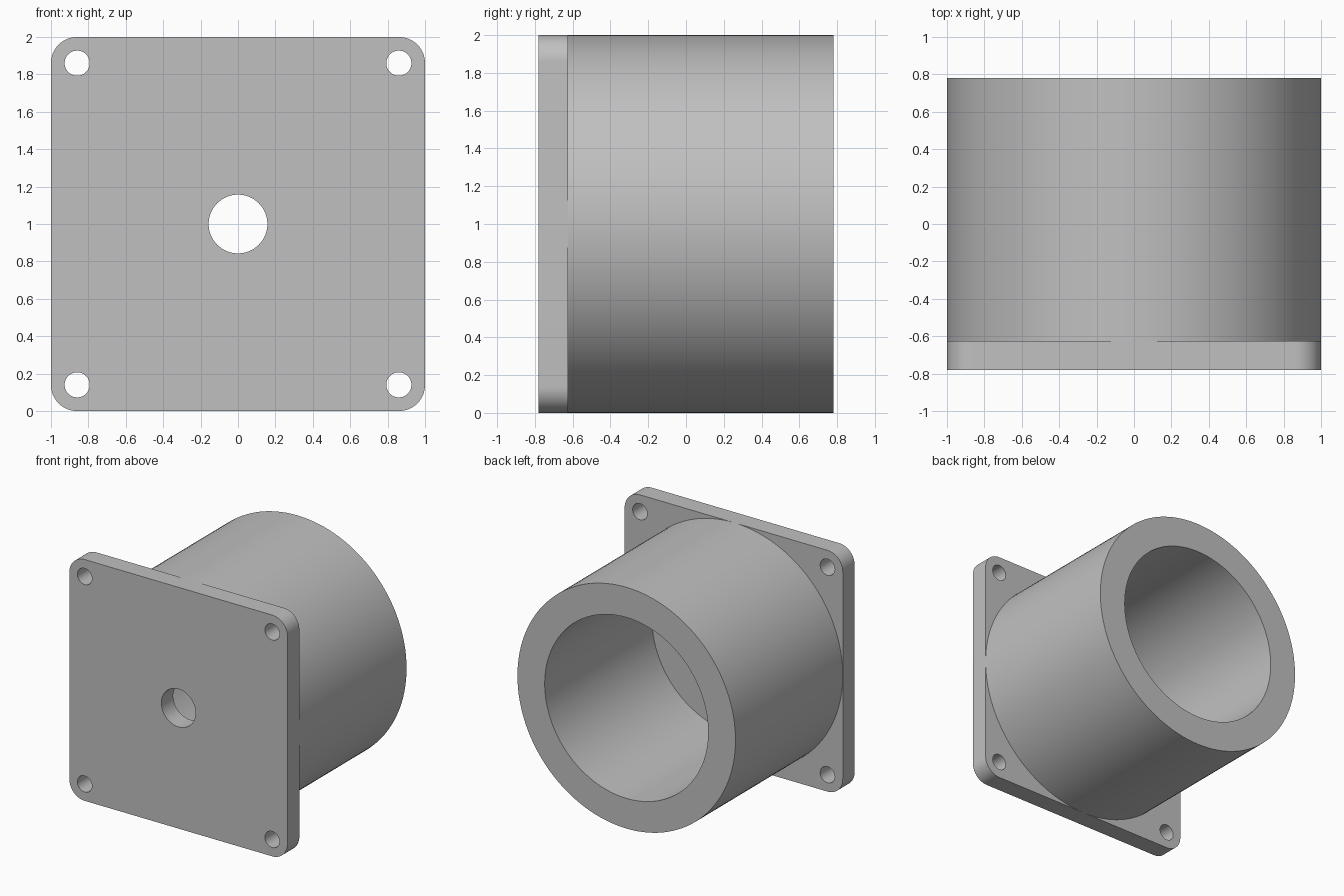
import bpy
import bmesh
from math import sin, cos, pi, radians

if "Cube" in bpy.data.objects:
    bpy.data.objects.remove(bpy.data.objects["Cube"], do_unlink=True)

FRONT, BACK = -0.78, 0.78
PLATE_BACK = -0.625
CENTRE_Z = 1.0
HOLE_POS, HOLE_R, CORNER_R = 0.86, 0.067, 0.14

grey = bpy.data.materials.new("plain grey")
grey.use_nodes = True
colour = (0.53, 0.53, 0.53, 1)
grey.diffuse_color = colour
grey.node_tree.nodes["Principled BSDF"].inputs["Base Color"].default_value = colour


def arc(cx, cy, r, start, sweep, steps):
    """Points along an arc, the end point left out for full circles."""
    count = steps if sweep >= 2 * pi else steps + 1
    return [(cx + r * cos(start + sweep * i / steps),
             cy + r * sin(start + sweep * i / steps)) for i in range(count)]


def finish(obj):
    bpy.ops.object.select_all(action="DESELECT")
    obj.select_set(True)
    bpy.context.view_layer.objects.active = obj
    bpy.ops.object.shade_smooth_by_angle(angle=radians(30))


def clean(bm):
    bmesh.ops.remove_doubles(bm, verts=bm.verts, dist=0.0001)
    bmesh.ops.recalc_face_normals(bm, faces=bm.faces)


# Mounting plate: rounded square outline with a shaft hole and four bolt holes
corners = [(1, 1), (-1, 1), (-1, -1), (1, -1)]
inset = 1 - CORNER_R
outline = []
for i, (sx, sy) in enumerate(corners):
    outline += arc(sx * inset, sy * inset, CORNER_R, i * pi / 2, pi / 2, 16)
loops = [outline, arc(0, 0, 0.157, 0, 2 * pi, 64)]
loops += [arc(sx * HOLE_POS, sy * HOLE_POS, HOLE_R, 0, 2 * pi, 40) for sx, sy in corners]

curve = bpy.data.curves.new("mounting_plate", "CURVE")
curve.dimensions = "2D"
curve.fill_mode = "BOTH"
curve.extrude = (PLATE_BACK - FRONT) / 2
curve.materials.append(grey)
for loop in loops:
    spline = curve.splines.new("POLY")
    spline.points.add(len(loop) - 1)
    for point, (x, y) in zip(spline.points, loop):
        point.co = (x, y, 0, 1)
    spline.use_cyclic_u = True

plate = bpy.data.objects.new("mounting_plate", curve)
bpy.context.collection.objects.link(plate)
plate.location = (0, (FRONT + PLATE_BACK) / 2, CENTRE_Z)
plate.rotation_euler = (pi / 2, 0, 0)
bpy.ops.object.select_all(action="DESELECT")
plate.select_set(True)
bpy.context.view_layer.objects.active = plate
bpy.ops.object.convert(target="MESH")
plate = bpy.context.view_layer.objects.active
bm = bmesh.new()
bm.from_mesh(plate.data)
clean(bm)
bm.to_mesh(plate.data)
bm.free()
finish(plate)

# Thick-walled barrel: profile swept round the y axis, open where it meets the plate
profile = [(1.0, PLATE_BACK), (1.0, BACK), (0.75, BACK), (0.75, PLATE_BACK)]
bm = bmesh.new()
verts = [bm.verts.new((r, y, 0)) for r, y in profile]
edges = [bm.edges.new(pair) for pair in zip(verts, verts[1:])]
bmesh.ops.spin(bm, geom=verts + edges, cent=(0, 0, 0), axis=(0, 1, 0),
               angle=2 * pi, steps=128)
clean(bm)
# Make sure the walls face outward from the solid
rim = max(bm.faces, key=lambda f: f.calc_center_median().y)
if rim.normal.y < 0:
    bmesh.ops.reverse_faces(bm, faces=bm.faces)
mesh = bpy.data.meshes.new("barrel")
bm.to_mesh(mesh)
bm.free()
mesh.materials.append(grey)
barrel = bpy.data.objects.new("barrel", mesh)
bpy.context.collection.objects.link(barrel)
barrel.location.z = CENTRE_Z
finish(barrel)
